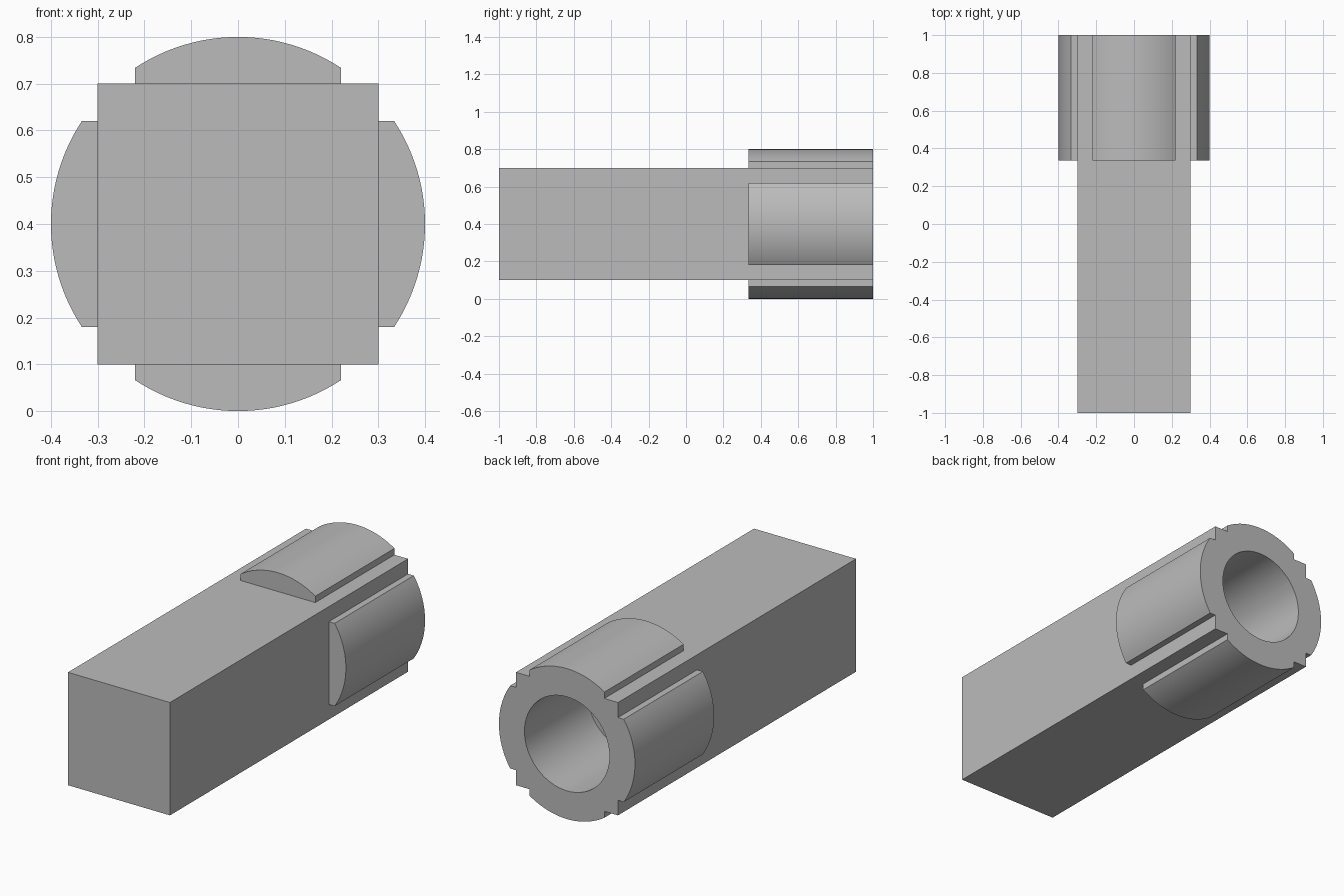
import bpy, bmesh, math
from mathutils import Vector, Matrix

cube = bpy.data.objects.get("Cube")
if cube:
    bpy.data.objects.remove(cube, do_unlink=True)

FRONT, BACK, COLLAR = -1.0, 1.0, 0.335
CENTRE, HALF, RADIUS, PAD = 0.4, 0.3, 0.4, 0.22
BORE, DEPTH = 0.25, 0.53

grey = bpy.data.materials.new("plain grey")
grey.use_nodes = True
grey.diffuse_color = (0.5, 0.5, 0.5, 1)
grey.node_tree.nodes["Principled BSDF"].inputs["Base Color"].default_value = (0.5, 0.5, 0.5, 1)


def prism(name, profile, y0, y1, turn=0.0):
    """Extrude an x-z profile along y, turned about the long axis."""
    bm = bmesh.new()
    face = bm.faces.new([bm.verts.new((x, y0, z)) for x, z in profile])
    new = bmesh.ops.extrude_face_region(bm, geom=[face])["geom"]
    verts = [v for v in new if isinstance(v, bmesh.types.BMVert)]
    bmesh.ops.translate(bm, verts=verts, vec=Vector((0, y1 - y0, 0)))
    bmesh.ops.rotate(bm, verts=bm.verts, cent=(0, 0, 0), matrix=Matrix.Rotation(turn, 3, "Y"))
    bmesh.ops.translate(bm, verts=bm.verts, vec=Vector((0, 0, CENTRE)))
    bmesh.ops.recalc_face_normals(bm, faces=bm.faces)
    mesh = bpy.data.meshes.new(name)
    bm.to_mesh(mesh)
    bm.free()
    mesh.materials.append(grey)
    obj = bpy.data.objects.new(name, mesh)
    bpy.context.collection.objects.link(obj)
    return obj


def arc(radius, a0, a1, steps):
    return [(radius * math.sin(a0 + (a1 - a0) * i / steps),
             radius * math.cos(a0 + (a1 - a0) * i / steps)) for i in range(steps + 1)]


def combine(target, tool, operation):
    """Apply a boolean and discard the tool."""
    mod = target.modifiers.new(operation.lower(), "BOOLEAN")
    mod.operation, mod.solver, mod.object = operation, "EXACT", tool
    bpy.context.view_layer.objects.active = target
    bpy.ops.object.modifier_apply(modifier=mod.name)
    bpy.data.objects.remove(tool, do_unlink=True)


# Square shaft
shaft = prism("socket_shaft", [(-HALF, -HALF), (HALF, -HALF), (HALF, HALF), (-HALF, HALF)], FRONT, BACK)

# Four rounded pads around the socket end
spread = math.asin(PAD / RADIUS)
pad_profile = arc(RADIUS, -spread, spread, 24) + [(PAD, HALF - 0.02), (-PAD, HALF - 0.02)]
for i in range(4):
    combine(shaft, prism("rounded_pad", pad_profile, COLLAR, BACK, i * math.pi / 2), "UNION")

# Blind round bore in the back end
bore_profile = arc(BORE, 0, math.tau, 64)[:-1]
combine(shaft, prism("bore_cutter", bore_profile, BACK - DEPTH, BACK + 0.1), "DIFFERENCE")

# Smooth the curved faces only
bpy.ops.object.select_all(action="DESELECT")
shaft.select_set(True)
bpy.context.view_layer.objects.active = shaft
bpy.ops.object.shade_smooth_by_angle(angle=math.radians(20))
